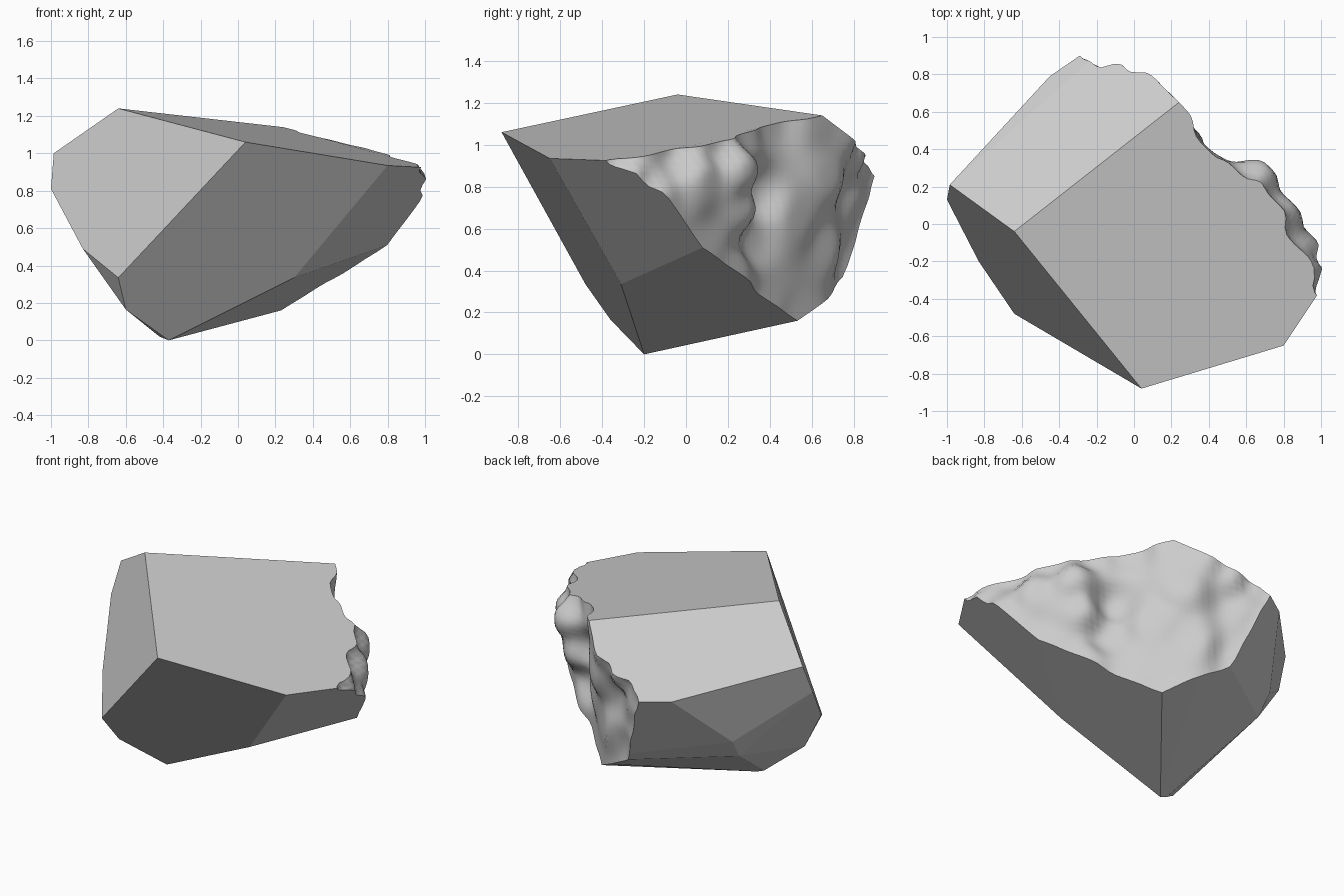
import bpy, bmesh, math
from mathutils import Vector

cube = bpy.data.objects.get("Cube")
if cube:
    bpy.data.objects.remove(cube, do_unlink=True)

# Stone material
stone = bpy.data.materials.new("grey stone")
stone.use_nodes = True
grey = (0.6, 0.6, 0.6, 1)
stone.diffuse_color = grey
stone.node_tree.nodes["Principled BSDF"].inputs["Base Color"].default_value = grey


def make_object(name, bm):
    mesh = bpy.data.meshes.new(name)
    bmesh.ops.recalc_face_normals(bm, faces=bm.faces)
    bm.to_mesh(mesh)
    bm.free()
    mesh.materials.append(stone)
    obj = bpy.data.objects.new(name, mesh)
    bpy.context.scene.collection.objects.link(obj)
    return obj


def extend(start, end, factor):
    return end + (end - start) * factor


# Corners of the cleaved block
peak = Vector((-.64, -.04, 1.24))
ridge_end = Vector((.24, .65, 1.14))
front_tip = Vector((.04, -.88, 1.06))
side_top = Vector((.8, -.65, .935))
side_rim = Vector((.98, -.38, .925))
side_low = Vector((.3, -.31, .335))
side_mid = Vector((.8, .08, .51))
foot = Vector((-.37, -.2, 0))
foot_rim = Vector((.23, .53, .16))
back_top = Vector((-.45, .79, .85))
back_rim = Vector((-.29, .9, .85))
back_low = Vector((-.56, .51, .52))
back_mid = Vector((-.13, .77, .43))
left_corners = [(-.985, .21, 1), (-1, .13, .81), (-.83, -.2, .49),
                (-.64, -.48, .335), (-.6, -.36, .165), (-.42, -.2, .02),
                (-.655, .46, .52), (-.64, .37, .39)]

corners = [peak, front_tip, side_top, side_low, foot, back_top, back_low]
corners += [Vector(p) for p in left_corners]
# Carry the facets past the broken side so it can be cut away
corners += [
    extend(peak, ridge_end, .5),
    extend(side_top, side_rim, 1.5),
    extend(side_low, side_mid, .5),
    extend(foot, foot_rim, .5),
    extend(back_top, back_rim, 2.5),
    extend(back_low, back_mid, .8),
]

bm = bmesh.new()
for p in corners:
    bm.verts.new(p)
hull = bmesh.ops.convex_hull(bm, input=bm.verts)
loose = [v for v in bm.verts if not v.link_faces]
bmesh.ops.delete(bm, geom=loose, context='VERTS')
bmesh.ops.dissolve_limit(bm, angle_limit=math.radians(3),
                         verts=bm.verts, edges=bm.edges)
rock = make_object("rock", bm)

# Broken side: (across, height, depth) of its hollows and swellings
relief = [
    (-.84, .85, .43), (-.73, .9, .45), (-.64, .94, .56), (-.46, 1.04, .63),
    (-.29, 1.14, .63), (0, 1.1, .56), (.18, 1.06, .59), (.44, 1.01, .62),
    (.67, .98, .53), (.96, .92, .42), (.86, .85, .55), (.74, .73, .63),
    (.51, .51, .62), (.26, .39, .61), (-.01, .25, .55), (-.21, .16, .54),
    (-.64, .43, .45), (-.77, .65, .44), (.08, .75, .5), (.1, .55, .53),
    (.3, .88, .73), (.25, .7, .68), (.53, .84, .68), (-.15, .65, .59),
    (-.35, .85, .63), (-.4, .5, .56), (-.64, .75, .47),
]


def depth_at(across, height):
    total = weight_sum = 0
    for a, h, d in relief:
        gap = (across - a) ** 2 + (height - h) ** 2
        weight = 1 / (gap + .002) ** 2
        total += weight * d
        weight_sum += weight
    return total / weight_sum


def place(across, height, depth):
    s = math.sqrt(.5)
    return Vector(((depth + across) * s, (depth - across) * s, height))


# Cutter: a slab whose inner face is the lumpy broken surface
cols, rows, far = 80, 56, 2
bm = bmesh.new()
grid = []
for i in range(cols + 1):
    across = -1.3 + 2.6 * i / cols
    grid.append([])
    for j in range(rows + 1):
        height = -.2 + 1.7 * j / rows
        grid[i].append(bm.verts.new(place(across, height, depth_at(across, height))))
for i in range(cols):
    for j in range(rows):
        face = bm.faces.new((grid[i][j], grid[i + 1][j],
                             grid[i + 1][j + 1], grid[i][j + 1]))
        face.smooth = True
border = [e for e in bm.edges if e.is_boundary]
swept = bmesh.ops.extrude_edge_only(bm, edges=border)["geom"]
outward = place(0, 0, 1)
rim = [v for v in swept if isinstance(v, bmesh.types.BMVert)]
for v in rim:
    v.co += outward * (far - v.co.dot(outward))
bm.faces.ensure_lookup_table()
bmesh.ops.holes_fill(bm, edges=[e for e in bm.edges if e.is_boundary], sides=0)
cutter = make_object("break_cutter", bm)
cutter.hide_render = True

# Cut the broken side and keep the result as one mesh
cut = rock.modifiers.new("broken side", 'BOOLEAN')
cut.operation = 'DIFFERENCE'
cut.solver = 'EXACT'
cut.object = cutter
bpy.context.view_layer.objects.active = rock
rock.select_set(True)
bpy.ops.object.modifier_apply(modifier=cut.name)
bpy.data.objects.remove(cutter, do_unlink=True)
